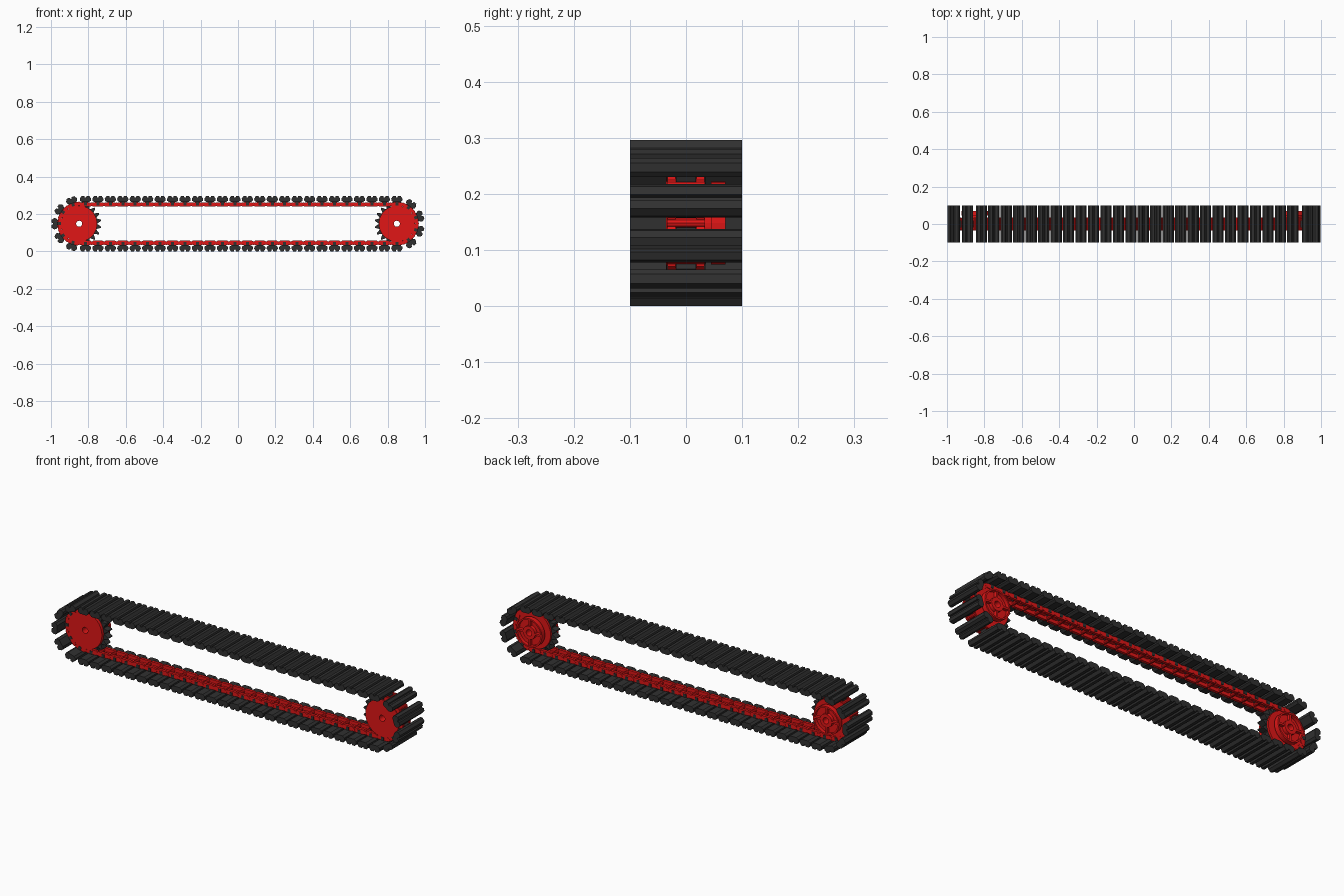
import bpy, bmesh, math
from mathutils import Matrix, Vector

if "Cube" in bpy.data.objects:
    bpy.data.objects.remove(bpy.data.objects["Cube"])

ZC = 0.148                      # axle height
R = 0.106                       # chain pitch radius
PITCH = 2 * math.pi * R / 10    # ten links wrap a full sprocket
STRAIGHT = 25.5 * PITCH
CX = STRAIGHT / 2
LINKS = 61


def material(name, rgb):
    m = bpy.data.materials.new(name)
    m.diffuse_color = (*rgb, 1)
    m.use_nodes = True
    m.node_tree.nodes["Principled BSDF"].inputs["Base Color"].default_value = m.diffuse_color
    return m


RED = material("red_plastic", (0.75, 0.008, 0.008))
BLACK = material("black_rubber", (0.03, 0.03, 0.03))


def prism(bm, pts, y0, y1):
    """Extrude an (x, z) outline along y."""
    a = [bm.verts.new((x, y0, z)) for x, z in pts]
    b = [bm.verts.new((x, y1, z)) for x, z in pts]
    bm.faces.new(a)
    bm.faces.new(b[::-1])
    for i in range(len(pts)):
        j = (i + 1) % len(pts)
        bm.faces.new((a[i], b[i], b[j], a[j]))


def box(bm, x0, x1, y0, y1, z0, z1):
    prism(bm, [(x0, z0), (x1, z0), (x1, z1), (x0, z1)], y0, y1)


def circle(r, n, cx=0, cz=0):
    return [(cx + r * math.cos(2 * math.pi * i / n), cz + r * math.sin(2 * math.pi * i / n))
            for i in range(n)]


def lathe(bm, profile, n=40):
    """Revolve a closed (radius, y) loop round the y axis."""
    rings = [[bm.verts.new((x, y, z)) for x, z in circle(r, n)] for r, y in profile]
    for k in range(len(rings)):
        a, b = rings[k], rings[(k + 1) % len(rings)]
        for i in range(n):
            j = (i + 1) % n
            bm.faces.new((a[i], a[j], b[j], b[i]))


def finish(bm, name, mat):
    bmesh.ops.recalc_face_normals(bm, faces=bm.faces[:])
    me = bpy.data.meshes.new(name)
    bm.to_mesh(me)
    bm.free()
    me.materials.append(mat)
    return me


def place(me, name, matrix):
    ob = bpy.data.objects.new(name, me)
    ob.matrix_world = matrix
    bpy.context.collection.objects.link(ob)
    return ob


# Tread pad: twin-ridge profile across the full width, with a clip on the inside
bm = bmesh.new()
half = [(0.003, 0.139), (0.006, 0.148), (0.021, 0.148), (0.030, 0.134), (0.029, 0.123), (0.018, 0.115)]
prism(bm, half + [(-x, z) for x, z in reversed(half)], -0.1, 0.1)
for s in (-1, 1):
    box(bm, -0.008, 0.008, s * 0.029 - 0.006, s * 0.029 + 0.006, 0.098, 0.118)
pad = finish(bm, "tread_pad", BLACK)

# Chain link: two side plates, cross bar under the pad, hinge barrel
bm = bmesh.new()
plate = [(-0.033, 0.097), (-0.026, 0.091), (0.026, 0.091), (0.033, 0.097),
         (0.033, 0.108), (0.026, 0.114), (-0.026, 0.114), (-0.033, 0.108)]
for s in (-1, 1):
    prism(bm, plate, s * 0.026 - 0.007, s * 0.026 + 0.007)
box(bm, -0.014, 0.014, -0.02, 0.02, 0.108, 0.117)
prism(bm, circle(0.009, 10, PITCH / 2, 0.104), -0.034, 0.034)
link = finish(bm, "chain_link", RED)

# Sprocket body: flat front disc, rear disc, hub with recessed flange, open bore
bm = bmesh.new()
lathe(bm, [(0.016, -0.036), (0.096, -0.036), (0.096, -0.02), (0.085, -0.02), (0.085, 0.02),
           (0.096, 0.02), (0.096, 0.03), (0.05, 0.03), (0.05, 0.045), (0.074, 0.045),
           (0.074, 0.07), (0.066, 0.07), (0.066, 0.052), (0.034, 0.052), (0.034, 0.07), (0.016, 0.07)])
for s in (-1, 1):
    x0, x1 = sorted((s * 0.032, s * 0.068))
    box(bm, x0, x1, 0.05, 0.068, -0.005, 0.005)
    box(bm, -0.005, 0.005, 0.05, 0.068, x0, x1)
sprocket = finish(bm, "sprocket", RED)

# Toothed ring: twenty pointed teeth
bm = bmesh.new()
lathe(bm, [(0.08, -0.018), (0.097, -0.018), (0.097, 0.018), (0.08, 0.018)])
for i in range(20):
    a = math.radians(9 + 18 * i)
    u, v = Vector((math.cos(a), math.sin(a))), Vector((-math.sin(a), math.cos(a)))
    prism(bm, [tuple(u * r + v * t) for r, t in
               ((0.09, -0.013), (0.097, -0.013), (0.119, -0.003), (0.119, 0.003), (0.097, 0.013), (0.09, 0.013))],
          -0.018, 0.018)
teeth = finish(bm, "sprocket_teeth", BLACK)

for side, s in (("left", -1), ("right", 1)):
    m = Matrix.Translation((s * CX, 0, ZC))
    for me in (sprocket, teeth):
        ob = place(me, f"{side}_{me.name}", m)
for me in (sprocket, teeth):
    me.shade_flat()


def path(d):
    """Origin on the loop's spine and outward angle at distance d, from the top right going left."""
    arc = math.pi * R
    if d < STRAIGHT:
        return CX - d, math.pi / 2
    d -= STRAIGHT
    if d < arc:
        return -CX, math.pi / 2 + d / R
    d -= arc
    if d < STRAIGHT:
        return -CX + d, 1.5 * math.pi
    return CX, 1.5 * math.pi + (d - STRAIGHT) / R


# Track loop: one pad and one link per pitch
for i in range(LINKS):
    x, a = path(i * PITCH + 1e-6)
    m = Matrix.Translation((x, 0, ZC)) @ Matrix.Rotation(math.pi / 2 - a, 4, 'Y')
    place(pad, f"tread_pad_{i:02d}", m)
    place(link, f"chain_link_{i:02d}", m)
